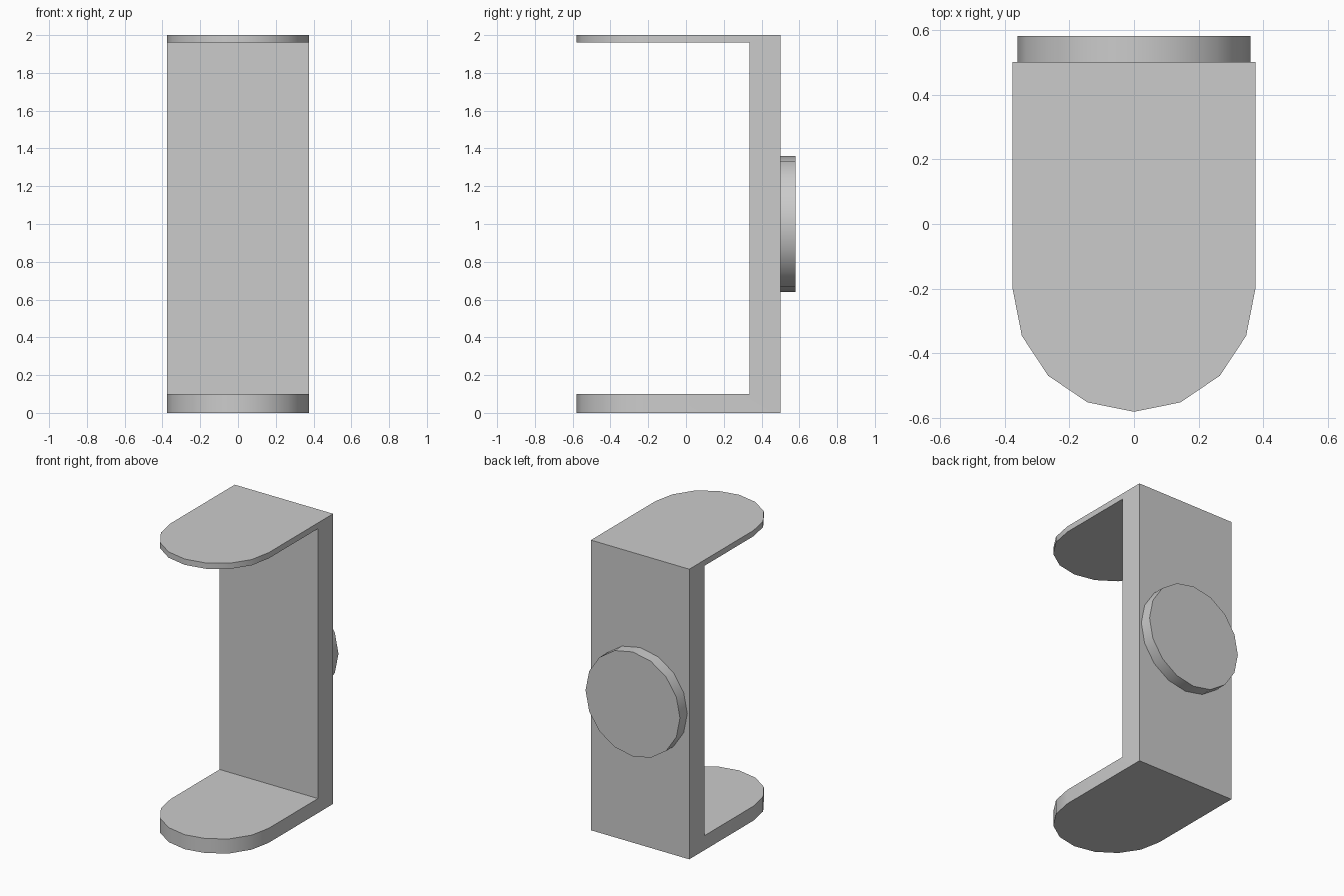
import bpy, bmesh
from math import radians, sin, cos, pi

cube = bpy.data.objects.get("Cube")
if cube:
    bpy.data.objects.remove(cube, do_unlink=True)

grey = bpy.data.materials.new("light_grey")
grey.use_nodes = True
colour = (0.6, 0.6, 0.6, 1)
grey.diffuse_color = colour
grey.node_tree.nodes["Principled BSDF"].inputs["Base Color"].default_value = colour

HALF_WIDTH = 0.375
BACK, ARC_START = 0.5, -0.2
SIDES = 16


def activate(obj):
    bpy.ops.object.select_all(action='DESELECT')
    obj.select_set(True)
    bpy.context.view_layer.objects.active = obj


def finish(obj):
    obj.data.materials.clear()
    obj.data.materials.append(grey)
    activate(obj)
    bpy.ops.object.shade_smooth_by_angle(angle=radians(30))


# Bracket: a tall block with a rounded front
outline = [(HALF_WIDTH, BACK), (-HALF_WIDTH, BACK)]
for i in range(SIDES // 2 + 1):
    a = 2 * pi * i / SIDES
    outline.append((-HALF_WIDTH * cos(a), ARC_START - 0.38 * sin(a)))
bm = bmesh.new()
base = bm.faces.new([bm.verts.new((x, y, 0)) for x, y in outline])
top = bmesh.ops.extrude_face_region(bm, geom=[base])["geom"]
bmesh.ops.translate(bm, vec=(0, 0, 2),
                    verts=[v for v in top if isinstance(v, bmesh.types.BMVert)])
bmesh.ops.recalc_face_normals(bm, faces=bm.faces)
mesh = bpy.data.meshes.new("bracket")
bm.to_mesh(mesh)
bm.free()
bracket = bpy.data.objects.new("bracket", mesh)
bpy.context.collection.objects.link(bracket)

# Opening: leaves a thin top arm, a thick bottom arm and the back plate
bpy.ops.mesh.primitive_cube_add(size=1, location=(0, 0.335 - 0.75, 1.03))
opening = bpy.context.object
opening.name = "opening_cutter"
opening.scale = (2, 1.5, 1.86)
opening.hide_render = True
bpy.context.view_layer.update()
cut = bracket.modifiers.new("opening", 'BOOLEAN')
cut.operation = 'DIFFERENCE'
cut.solver = 'EXACT'
cut.object = opening
activate(bracket)
bpy.ops.object.modifier_apply(modifier=cut.name)
bpy.data.objects.remove(opening, do_unlink=True)
finish(bracket)

# Round knob on the back plate
bpy.ops.mesh.primitive_cylinder_add(vertices=SIDES, radius=0.36, depth=0.08,
                                    location=(0, BACK + 0.04, 1),
                                    rotation=(radians(90), 0, 0))
knob = bpy.context.object
knob.name = "back_knob"
finish(knob)
